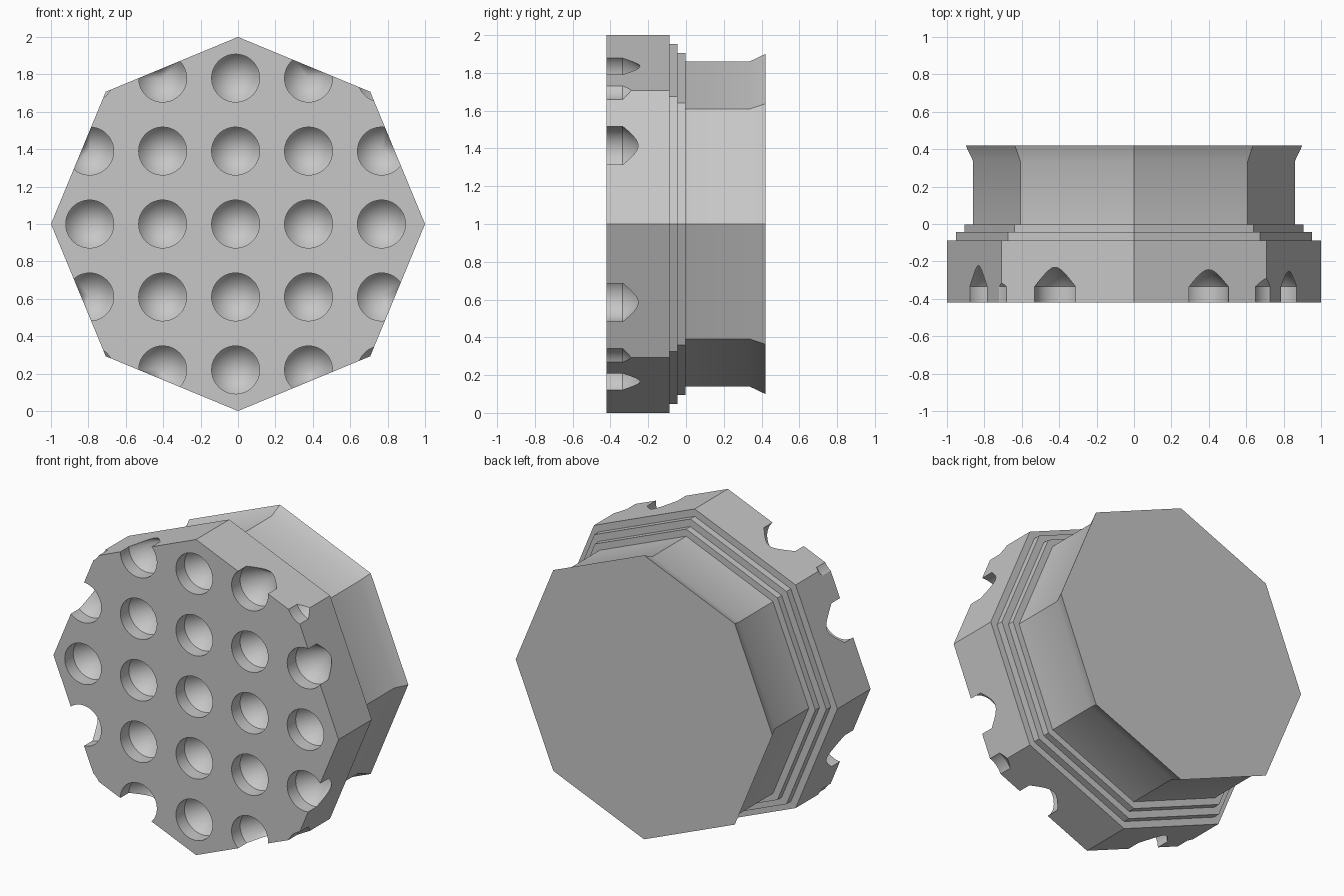
import bpy, bmesh, math

if "Cube" in bpy.data.objects:
    bpy.data.objects.remove(bpy.data.objects["Cube"], do_unlink=True)

grey = bpy.data.materials.new("light grey")
grey.use_nodes = True
grey.diffuse_color = (0.57, 0.57, 0.57, 1)
grey.node_tree.nodes["Principled BSDF"].inputs["Base Color"].default_value = grey.diffuse_color


def lathe(bm, profile, sides, cx, cz):
    """Closed solid along y from (y, radius) pairs; zero radius makes a tip."""
    rings = []
    for y, r in profile:
        if r == 0:
            rings.append([bm.verts.new((cx, y, cz))])
        else:
            angles = [2 * math.pi * i / sides for i in range(sides)]
            rings.append([bm.verts.new((cx + r * math.cos(a), y, cz + r * math.sin(a)))
                          for a in angles])
    for a, b in zip(rings, rings[1:]):
        for i in range(sides):
            j = (i + 1) % sides
            bm.faces.new((a[i], a[j], b[0]) if len(b) == 1 else (a[i], a[j], b[j], b[i]))
    for ring in (rings[0], rings[-1]):
        if len(ring) > 1:
            bm.faces.new(ring)


def to_object(bm, name):
    bmesh.ops.recalc_face_normals(bm, faces=bm.faces)
    mesh = bpy.data.meshes.new(name)
    bm.to_mesh(mesh)
    bm.free()
    mesh.materials.append(grey)
    obj = bpy.data.objects.new(name, mesh)
    bpy.context.collection.objects.link(obj)
    return obj


# Octagonal body: thick head, two small steps, neck and flared back
bm = bmesh.new()
lathe(bm, [(-0.42, 1), (-0.088, 1), (-0.088, 0.953), (-0.044, 0.953), (-0.044, 0.905),
           (-0.002, 0.905), (-0.002, 0.86), (0.336, 0.86), (0.42, 0.9)], 8, 0, 1)
body = to_object(bm, "octagonal_body")

# Grid of drilled holes with conical ends, cutting through the rim
bm = bmesh.new()
pitch = 0.39
for col in range(-2, 3):
    for row in range(-2, 3):
        lathe(bm, [(-0.5, 0.128), (-0.335, 0.128), (-0.167, 0)], 48,
              col * pitch - 0.013, 1 + row * pitch)
drills = to_object(bm, "hole_cutters")
drills.hide_render = True

cut = body.modifiers.new("holes", "BOOLEAN")
cut.operation = "DIFFERENCE"
cut.solver = "EXACT"
cut.object = drills
bpy.context.view_layer.update()
drilled = bpy.data.meshes.new_from_object(body.evaluated_get(bpy.context.evaluated_depsgraph_get()))
body.modifiers.clear()
body.data = drilled
bpy.data.objects.remove(drills, do_unlink=True)

# Smooth holes and neck flare, crisp octagon edges
bpy.ops.object.select_all(action="DESELECT")
body.select_set(True)
bpy.context.view_layer.objects.active = body
bpy.ops.object.shade_smooth_by_angle(angle=math.radians(30))
